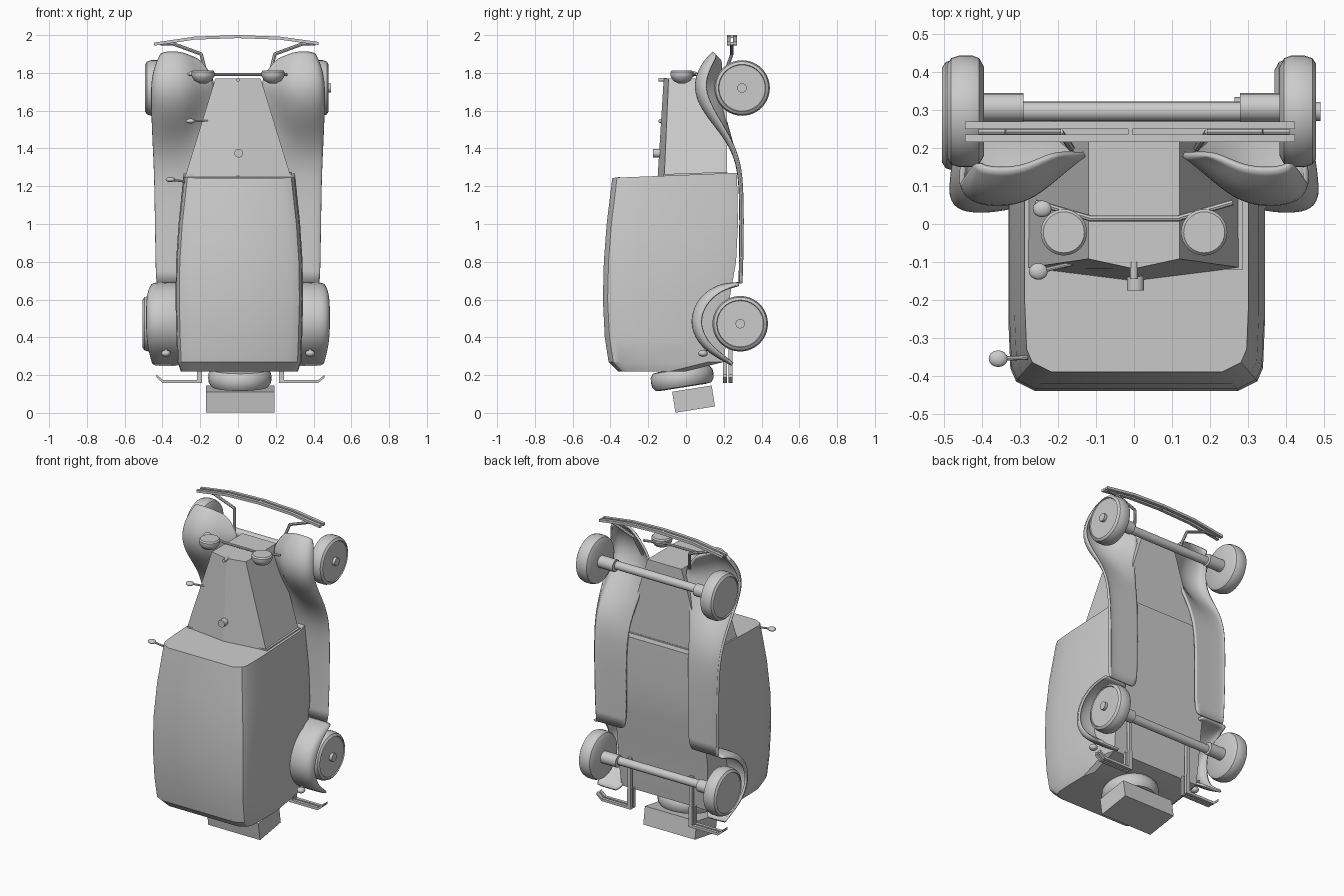
import bpy, bmesh, math
from mathutils import Vector, Matrix

cube = bpy.data.objects.get("Cube")
if cube:
    bpy.data.objects.remove(cube, do_unlink=True)

grey = bpy.data.materials.new("light_grey")
grey.use_nodes = True
grey.diffuse_color = (0.6, 0.6, 0.6, 1)
grey.node_tree.nodes["Principled BSDF"].inputs["Base Color"].default_value = (0.6, 0.6, 0.6, 1)


def finish(name, bm, angle=32):
    bmesh.ops.recalc_face_normals(bm, faces=bm.faces)
    mesh = bpy.data.meshes.new(name)
    bm.to_mesh(mesh)
    bm.free()
    mesh.materials.append(grey)
    ob = bpy.data.objects.new(name, mesh)
    bpy.context.collection.objects.link(ob)
    bpy.ops.object.select_all(action='DESELECT')
    ob.select_set(True)
    bpy.context.view_layer.objects.active = ob
    bpy.ops.object.shade_smooth_by_angle(angle=math.radians(angle))
    return ob


def loft(name, rings, closed=True, angle=32):
    bm = bmesh.new()
    rows = [[bm.verts.new(p) for p in ring] for ring in rings]
    n = len(rows[0])
    for a, b in zip(rows, rows[1:]):
        for i in range(n if closed else n - 1):
            j = (i + 1) % n
            bm.faces.new((a[i], a[j], b[j], b[i]))
    if closed:
        bm.faces.new(rows[0])
        bm.faces.new(rows[-1])
    return finish(name, bm, angle)


def lathe(name, center, axis, profile, sides=32):
    """Profile of (radius, distance along axis) turned around the axis."""
    turn = Vector(axis).to_track_quat('Z', 'Y')
    rings = []
    for r, h in profile:
        angles = [2 * math.pi * k / sides for k in range(sides)]
        rings.append([Vector(center) + turn @ Vector((r * math.cos(a), r * math.sin(a), h))
                      for a in angles])
    return loft(name, rings)


def rod(name, a, b, r, sides=16):
    d = Vector(b) - Vector(a)
    return lathe(name, a, d, [(r, 0), (r, d.length)], sides)


def box(name, center, size, tilt=0):
    bm = bmesh.new()
    m = Matrix.Translation(center) @ Matrix.Rotation(tilt, 4, 'X') @ Matrix.Diagonal((*size, 1))
    bmesh.ops.create_cube(bm, size=1, matrix=m)
    return finish(name, bm)


def strip(name, path, y, dy, dz):
    """Flat bar following (x, z) points."""
    return loft(name, [[(x, y - dy, z - dz), (x, y + dy, z - dz),
                        (x, y + dy, z + dz), (x, y - dy, z + dz)] for x, z in path])


def blob(name, center, size):
    bm = bmesh.new()
    m = Matrix.Translation(center) @ Matrix.Diagonal((*size, 1))
    bmesh.ops.create_uvsphere(bm, u_segments=16, v_segments=10, radius=1, matrix=m)
    return finish(name, bm)


# Cabin: sections of (z, half width, roof y, floor y)
sections = [(1.26, .295, -.39, .27), (1.0, .322, -.42, .275), (.8, .335, -.435, .265),
            (.6, .338, -.44, .23), (.4, .333, -.43, .215), (.27, .328, -.41, .2),
            (.22, .31, -.36, .0)]
rings = []
for i, (z, w, top, low) in enumerate(sections):
    half = [(w - .02, low), (w, low - .08), (w, top + .18), (w - .005, top + .06),
            (w - .02, top + .025), (w - .07, top)]
    ring = half + [(-x, y) for x, y in reversed(half)]
    slope = .04 if i == 0 else 0
    rings.append([(x + .007, y, z + slope * y) for x, y in ring])
loft("cabin", rings, angle=28)

# Tapered hood with a raised centre line
rings = []
for z, w, crown, edge in [(1.25, .28, -.15, -.115), (1.77, .12, -.118, -.092)]:
    rings.append([(0, crown, z), (w, edge, z), (w, .217, z), (-w, .217, z), (-w, edge, z)])
loft("hood", rings, angle=5)
rod("hood_knob", (.004, -.13, 1.375), (.004, -.175, 1.375), .023)
rod("radiator_cap", (0, -.10, 1.764), (0, -.145, 1.764), .01)
box("cowl_rail", (.007, .05, 1.264), (.56, .34, .012), math.radians(2))


# Fenders: stations of (y, z, inner x, outer x, inner flange, outer flange)
def fender(name, side, stations):
    rings = []
    for i, (y, z, xin, xout, fin, fout) in enumerate(stations):
        a, b = stations[max(i - 1, 0)], stations[min(i + 1, len(stations) - 1)]
        t = Vector((b[0] - a[0], b[1] - a[1])).normalized()
        ring = []
        for u, d in [(0, fin), (.2, fin * .62), (.42, fin * .15), (.65, 0),
                     (.86, fout * .1), (.97, fout * .45), (1, fout)]:
            x = xin + (xout - xin) * u
            ring.append((side * x, y - t.y * d, z + t.x * d))
        rings.append(ring)
    ob = loft(name, rings, closed=False, angle=50)
    sub = ob.modifiers.new("smooth", 'SUBSURF')
    sub.levels = sub.render_levels = 2
    thick = ob.modifiers.new("thickness", 'SOLIDIFY')
    thick.thickness = .014
    thick.offset = 0


front = [(.145, 1.91, .2, .41, .06, .03), (.085, 1.85, .14, .44, .12, .05),
         (.045, 1.76, .13, .452, .14, .06), (.055, 1.66, .13, .455, .14, .06),
         (.12, 1.56, .15, .452, .09, .045), (.205, 1.46, .19, .448, .03, .025),
         (.265, 1.35, .21, .443, 0, .015), (.288, 1.22, .22, .438, 0, .012),
         (.29, .95, .22, .434, 0, .012), (.285, .685, .22, .43, 0, .01)]
rear = [(.28, .685, .28, .455, 0, .012), (.19, .682, .28, .468, 0, .03),
        (.1, .635, .28, .478, .01, .045), (.045, .56, .28, .48, .02, .05),
        (.028, .47, .28, .48, .02, .05), (.06, .385, .28, .478, .01, .045),
        (.125, .32, .29, .47, 0, .03), (.245, .255, .31, .45, 0, .012)]

for side, tag in [(1, "left"), (-1, "right")]:
    fender(tag + "_front_fender", side, front)
    fender(tag + "_rear_fender", side, rear)

    # Headlamp, its bent bar and the tail lamp
    lathe(tag + "_headlamp", (side * .185, -.022, 1.75), (0, 0, 1),
          [(.02, -.005), (.045, .008), (.058, .028), (.061, .036), (.061, .054), (.054, .062)])
    rod(tag + "_lamp_arm", (side * .115, .015, 1.792), (side * .26, .057, 1.792), .008, 8)
    blob(tag + "_tail_lamp", (side * .382, .09, .315), (.025, .025, .018))
    rod(tag + "_tail_lamp_stalk", (side * .382, .09, .32), (side * .382, .13, .36), .008, 8)

    # Rear bumper half with its bracket
    ox = .014
    path = [(side * .205 + ox, .165), (side * .41 + ox, .165), (side * .445 + ox, .195)]
    for n, y in enumerate((.206, .236)):
        strip(f"{tag}_rear_bumper_{n}", path, y, .01, .008)
        box(f"{tag}_rear_bumper_post_{n}", (side * .217 + ox, y, .22), (.026, .02, .126))
    box(tag + "_rear_bracket", (side * .217 + ox, .236, .34), (.02, .02, .28))

    # Front bumper bracket
    points = [(side * .41, .243, 1.955), (side * .34, .243, 1.953),
              (side * .195, .243, 1.9), (side * .165, .2, 1.78)]
    for n in range(3):
        rod(f"{tag}_front_bracket_{n}", points[n], points[n + 1], .009, 8)

rod("lamp_bar", (-.12, .015, 1.792), (.12, .015, 1.792), .008, 8)

# Front bumper bars
bumper = [(-.445, 1.952), (-.23, 1.984), (0, 1.992), (.22, 1.984), (.425, 1.956)]
for n, y in enumerate((.226, .26)):
    strip(f"front_bumper_{n}", bumper, y, .01, .008)
box("bumper_clip", (-.01, .243, 1.992), (.012, .03, .012))

# Wheels, axles and drums
for tag, cx, y, z in [("front", -.006, .297, 1.72), ("rear", -.02, .287, .472)]:
    for side in (1, -1):
        lathe(f"{tag}_wheel_{side}", (cx + side * .39, y, z), (side, 0, 0),
              [(.118, 0), (.14, .012), (.147, .03), (.147, .065), (.14, .086), (.125, .096),
               (.122, .09)], 40)
        rod(f"{tag}_drum_{side}", (cx + side * .285, y + .01, z), (cx + side * .395, y + .01, z), .038)
    rod(tag + "_axle", (cx - .3, y, z), (cx + .3, y, z), .026)
    rod(tag + "_hub", (cx + .46, y, z), (cx + .498, y, z), .025)

# Spare wheel and luggage trunk, leaning together
lean = math.radians(9)
lathe("spare_wheel", (.01, -.02, .185), (0, -math.sin(lean), math.cos(lean)),
      [(.12, -.05), (.15, -.046), (.165, -.025), (.168, 0), (.165, .025), (.15, .046), (.12, .05)])
box("trunk", (.012, .04, .073), (.365, .212, .112), lean)
rod("spare_mount", (.01, -.02, .18), (.01, -.03, .25), .05)

# Mirrors, horn and their stalks
for name, c, end in [("hood_mirror", (-.252, -.125, 1.545), (-.16, -.104, 1.545)),
                     ("door_mirror", (-.358, -.355, 1.235), (-.28, -.352, 1.225)),
                     ("horn", (-.242, .04, 1.795), (-.23, .048, 1.79))]:
    blob(name, c, (.025, .022, .013))
    rod(name + "_stalk", c, end, .006, 8)
